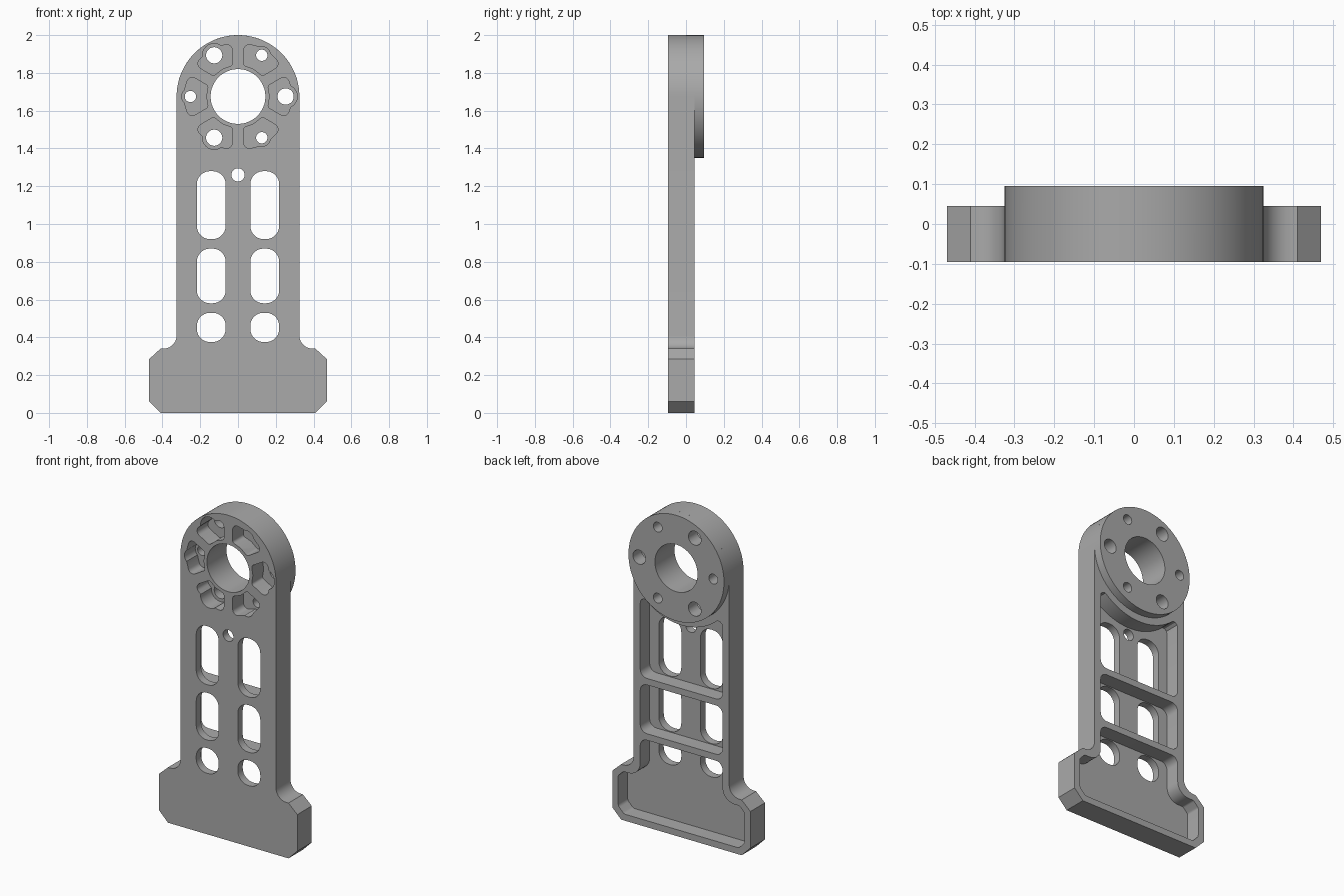
import bpy, bmesh
from math import sin, cos, tan, asin, pi, radians
from mathutils import Vector, Matrix

if "Cube" in bpy.data.objects:
    bpy.data.objects.remove(bpy.data.objects["Cube"])

FRONT, BACK, RING_BACK = -0.095, 0.045, 0.095
WEB = -0.047          # back surface of the thin web
HUB_Z = 1.675
HUB_R = 0.325

metal = bpy.data.materials.new("machined_grey")
metal.use_nodes = True
metal.diffuse_color = (0.4, 0.4, 0.4, 1)
metal.node_tree.nodes["Principled BSDF"].inputs["Base Color"].default_value = (0.4, 0.4, 0.4, 1)


def arc(cx, cz, r, start, end, n):
    return [(cx + r * cos(a), cz + r * sin(a))
            for a in (radians(start + (end - start) * i / n) for i in range(n + 1))]


def circle(cx, cz, r, n=40):
    return arc(cx, cz, r, 0, 360, n)[:-1]


def rounded(points, steps=7):
    """Turn (x, z) or (x, z, radius) corners into a filleted outline."""
    out = []
    for i, p in enumerate(points):
        c = Vector(p[:2])
        r = p[2] if len(p) > 2 else 0
        if not r:
            out.append(c)
            continue
        u = (Vector(points[i - 1][:2]) - c).normalized()
        v = (Vector(points[(i + 1) % len(points)][:2]) - c).normalized()
        half = u.angle(v) / 2
        mid = c + (u + v).normalized() * r / sin(half)
        a = c + u * r / tan(half) - mid
        b = c + v * r / tan(half) - mid
        turn = -a.angle_signed(b)
        out += [mid + Matrix.Rotation(turn * k / steps, 2) @ a for k in range(steps + 1)]
    return out


def prism(name, outline, y0, y1):
    bm = bmesh.new()
    face = bm.faces.new([bm.verts.new((p[0], y0, p[1])) for p in outline])
    new = bmesh.ops.extrude_face_region(bm, geom=[face])["geom"]
    bmesh.ops.translate(bm, vec=(0, y1 - y0, 0),
                        verts=[g for g in new if isinstance(g, bmesh.types.BMVert)])
    bmesh.ops.recalc_face_normals(bm, faces=bm.faces)
    mesh = bpy.data.meshes.new(name)
    bm.to_mesh(mesh)
    bm.free()
    mesh.materials.append(metal)
    obj = bpy.data.objects.new(name, mesh)
    bpy.context.collection.objects.link(obj)
    return obj


def combine(body, outline, y0, y1, operation="DIFFERENCE"):
    tool = prism("tool", outline, y0, y1)
    tool.hide_render = True
    mod = body.modifiers.new("cut", "BOOLEAN")
    mod.operation, mod.solver, mod.object = operation, "EXACT", tool
    dg = bpy.context.evaluated_depsgraph_get()
    mesh = bpy.data.meshes.new_from_object(body.evaluated_get(dg))
    body.modifiers.clear()
    body.data = mesh
    bpy.data.objects.remove(tool)


def mirrored(half):
    """Close a right-hand half outline with its left-hand mirror."""
    return half + [(-p[0],) + tuple(p[1:]) for p in reversed(half)]


# Plate with wide foot and round head
plate = mirrored([(0.41, 0), (0.47, 0.06), (0.47, 0.285), (0.41, 0.34),
                  (HUB_R, 0.34, 0.07)] + arc(0, HUB_Z, HUB_R, 0, 88, 22))
body = prism("bracket_body", rounded(plate), FRONT, BACK)

# Raised mounting disc on the back
combine(body, circle(0, HUB_Z, HUB_R, 88), 0.0, RING_BACK, "UNION")

# Back recesses: foot, middle bay, upper bay under the disc
foot = mirrored([(0.39, 0.04, 0.03), (0.43, 0.08, 0.03), (0.43, 0.265, 0.02),
                 (0.395, 0.3, 0.02), (0.28, 0.3, 0.08), (0.28, 0.535, 0.045)])
middle = mirrored([(0.28, 0.575, 0.045), (0.28, 0.875, 0.045)])
upper = mirrored([(0.28, 0.915, 0.045), (0.28, 1.365), (0.276, 1.385), (0.262, 1.396)]
                 + arc(0, HUB_Z, 0.37, -48.5, -88, 14))
for bay in (foot, middle, upper):
    combine(body, rounded(bay), WEB, 0.2)

# Pairs of rounded slots through the web
for low, high in ((0.375, 0.53), (0.58, 0.87), (0.92, 1.28)):
    for side in (-1, 1):
        a, b = side * 0.065, side * 0.218
        combine(body, rounded([(a, low, 0.07), (b, low, 0.07),
                               (b, high, 0.07), (a, high, 0.07)]), -0.2, 0.2)

# Small hole below the head, and the main bore
combine(body, circle(0, 1.26, 0.035, 28), -0.2, 0.2)
combine(body, circle(0, HUB_Z, 0.145, 64), -0.2, 0.2)

# Six front pockets between spokes, each with a bolt hole
R_IN, R_OUT, RIB = 0.168, 0.285, 0.03
a_in = pi / 6 - asin(RIB / R_IN)
a_out = pi / 6 - asin(RIB / R_OUT)
for i in range(6):
    turn = i * pi / 3
    big = i % 2 == 0
    def polar(r, a, fillet=0):
        return (r * cos(a + turn), HUB_Z + r * sin(a + turn), fillet)
    pocket = [polar(R_IN, -a_in, 0.018), polar(R_OUT, -a_out, 0.03),
              polar(R_OUT, -0.12), polar(R_OUT, 0), polar(R_OUT, 0.12),
              polar(R_OUT, a_out, 0.03), polar(R_IN, a_in, 0.018), polar(R_IN, 0)]
    combine(body, rounded(pocket), -0.2, 0.01)
    x, z, _ = polar(0.252, 0)
    combine(body, circle(x, z, 0.062 if big else 0.046, 32), -0.2, 0.01)
    combine(body, circle(x, z, 0.043 if big else 0.03, 28), -0.2, 0.2)

# Smooth the curved walls, keep machined edges crisp
bpy.ops.object.select_all(action="DESELECT")
body.select_set(True)
bpy.context.view_layer.objects.active = body
bpy.ops.object.shade_smooth_by_angle(angle=radians(25))
